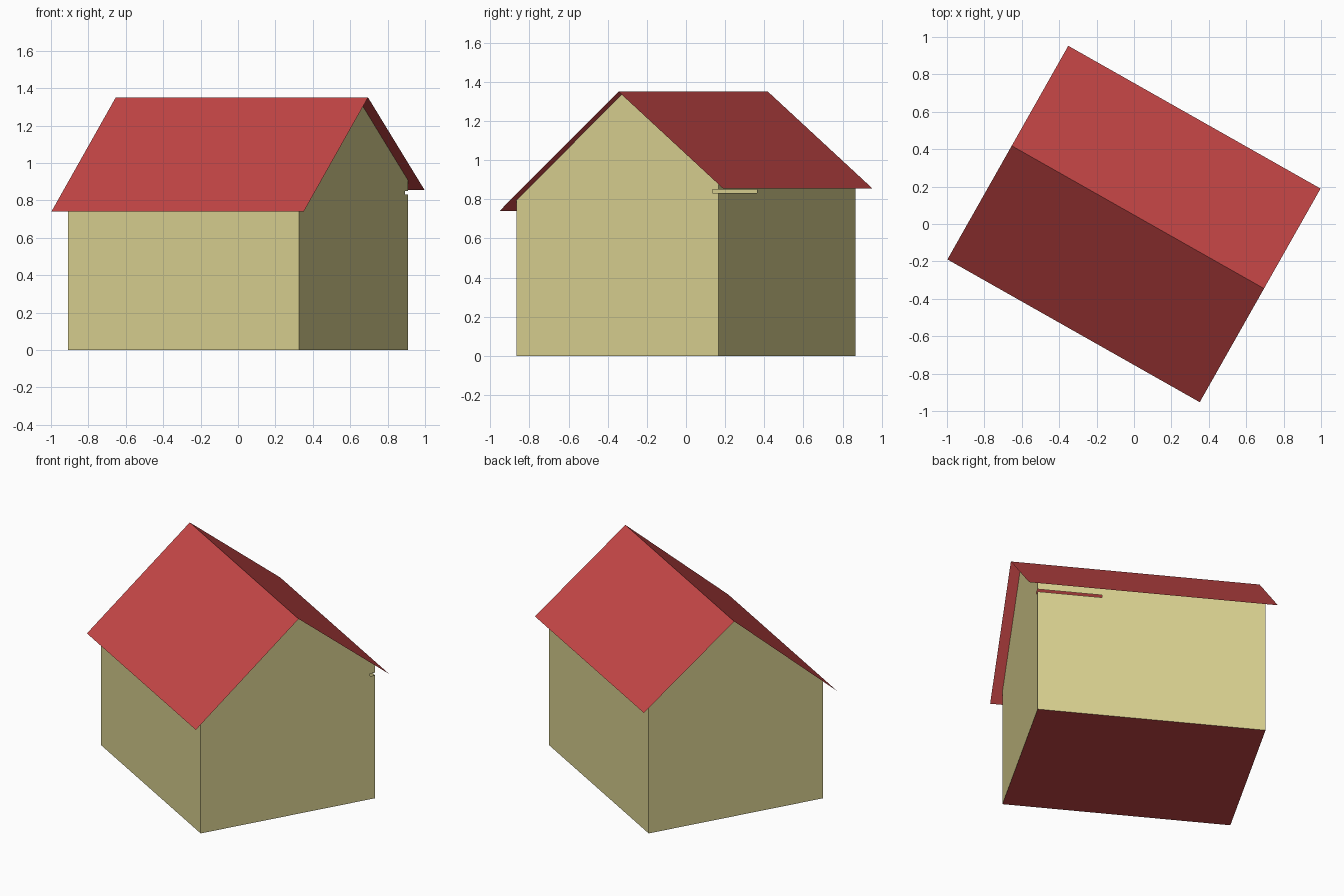
import bpy, bmesh
from math import radians
from mathutils import Matrix

cube = bpy.data.objects.get("Cube")
if cube:
    bpy.data.objects.remove(cube, do_unlink=True)

TURN = Matrix.Rotation(radians(-29.5), 4, 'Z')
RIDGE_Y, RIDGE_Z = 0.042, 1.35
EAVES = [(-0.656, 0.74), (0.656, 0.855)]   # front and back eave (y, z)
HALF_ROOF, HALF_LEN, HALF_DEPTH = 0.775, 0.71, 0.592


def material(name, rgb):
    mat = bpy.data.materials.new(name)
    mat.use_nodes = True
    mat.diffuse_color = (*rgb, 1)
    bsdf = next(n for n in mat.node_tree.nodes if n.type == 'BSDF_PRINCIPLED')
    bsdf.inputs["Base Color"].default_value = (*rgb, 1)
    return mat


def finish(name, bm, mat):
    bm.transform(TURN)
    mesh = bpy.data.meshes.new(name)
    bm.to_mesh(mesh)
    bm.free()
    mesh.materials.append(mat)
    obj = bpy.data.objects.new(name, mesh)
    bpy.context.collection.objects.link(obj)


def sweep(profile, half, closed=False):
    """Sheet made by drawing a (y, z) profile along x."""
    bm = bmesh.new()
    ends = [[bm.verts.new((x, y, z)) for y, z in profile] for x in (-half, half)]
    n = len(profile)
    for i in range(n if closed else n - 1):
        j = (i + 1) % n
        bm.faces.new((ends[0][i], ends[1][i], ends[1][j], ends[0][j]))
    return bm, ends


def roof_height(y):
    ey, ez = EAVES[0] if y < RIDGE_Y else EAVES[1]
    return RIDGE_Z + (ez - RIDGE_Z) * (y - RIDGE_Y) / (ey - RIDGE_Y)


roof_red = material("roof_red", (0.56, 0.062, 0.062))
wall_cream = material("wall_cream", (0.70, 0.64, 0.28))

# Thin roof with uneven slopes
bm, _ = sweep([EAVES[1], (RIDGE_Y, RIDGE_Z), EAVES[0]], HALF_ROOF)
finish("roof", bm, roof_red)

# Hollow walls: two long sides and two gables reaching the roof
d = HALF_DEPTH
bm, ends = sweep([(-d, roof_height(-d)), (-d, 0), (d, 0), (d, roof_height(d))], HALF_LEN)
bm.faces.ensure_lookup_table()
bmesh.ops.delete(bm, geom=[bm.faces[1]], context='FACES_ONLY')
for verts in ends:
    x = verts[0].co.x
    peak = bm.verts.new((x, RIDGE_Y, RIDGE_Z))
    bm.faces.new(verts + [peak])
bmesh.ops.recalc_face_normals(bm, faces=bm.faces[:])

# Narrow open slit wrapping one back corner
LOW, HIGH, SLIT_X, SLIT_Y = 0.832, 0.849, 0.31, 0.557


def in_slit(face):
    c = face.calc_center_median()
    return c.x > SLIT_X and c.y > SLIT_Y and LOW < c.z < HIGH


for co, no in (((0, 0, LOW), (0, 0, 1)), ((0, 0, HIGH), (0, 0, 1)),
               ((SLIT_X, 0, 0), (1, 0, 0)), ((0, SLIT_Y, 0), (0, 1, 0))):
    bmesh.ops.bisect_plane(bm, geom=bm.verts[:] + bm.edges[:] + bm.faces[:],
                           plane_co=co, plane_no=no)
bmesh.ops.delete(bm, geom=[f for f in bm.faces if in_slit(f)], context='FACES')
finish("walls", bm, wall_cream)

# Floor, facing down
bm, _ = sweep([(-d, 0), (d, 0)], HALF_LEN)
for f in bm.faces:
    f.normal_update()
    if f.normal.z > 0:
        f.normal_flip()
finish("floor", bm, roof_red)
